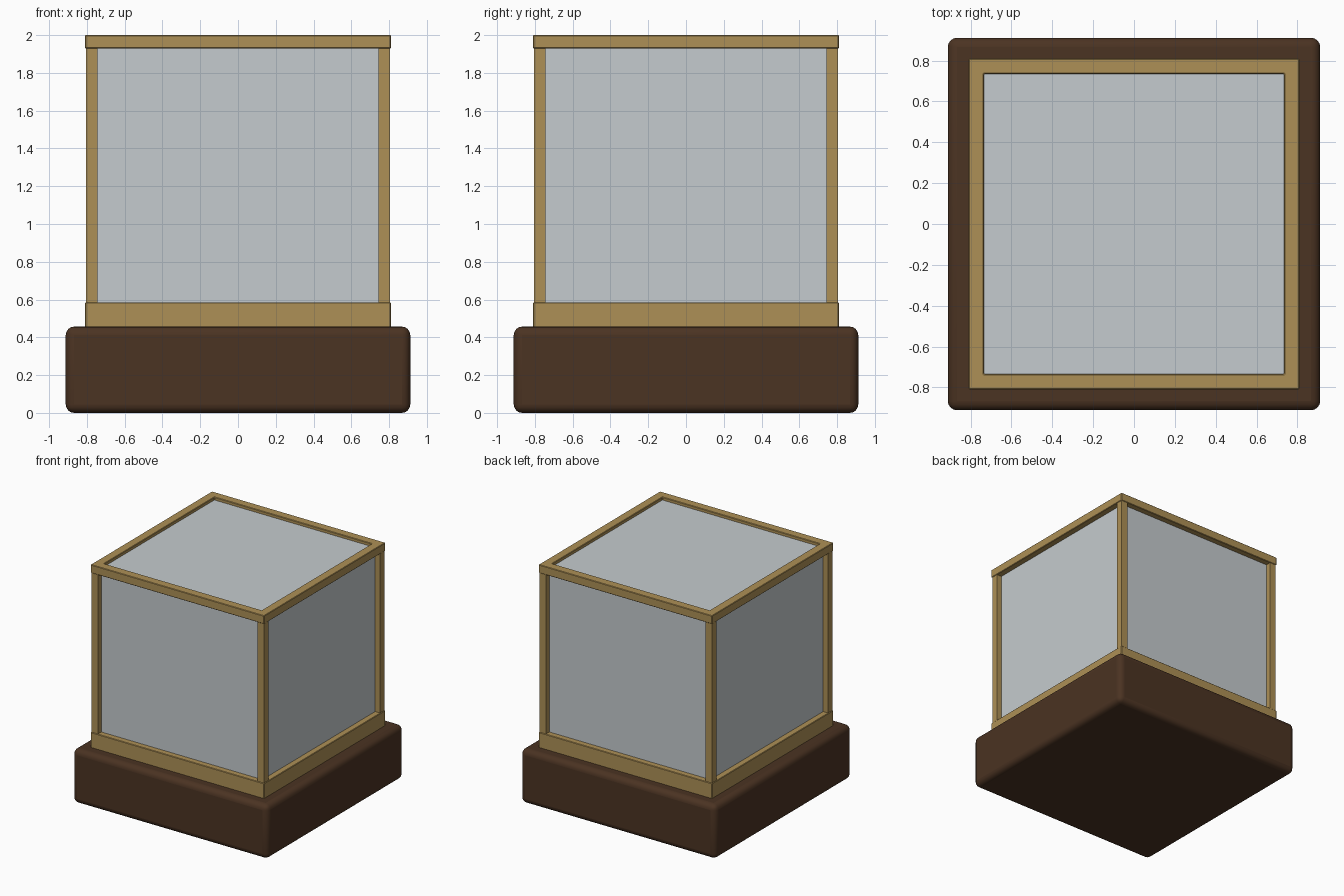
import bpy, bmesh
from math import radians
from mathutils import Matrix, Vector

old = bpy.data.objects.get("Cube")
if old:
    bpy.data.objects.remove(old, do_unlink=True)


def material(name, rgb, rough):
    m = bpy.data.materials.new(name)
    m.use_nodes = True
    m.diffuse_color = (*rgb, 1)
    bsdf = m.node_tree.nodes["Principled BSDF"]
    bsdf.inputs["Base Color"].default_value = (*rgb, 1)
    bsdf.inputs["Roughness"].default_value = rough
    return m


wood = material("dark_wood", (0.07, 0.033, 0.016), 0.5)
brass = material("aged_brass", (0.42, 0.28, 0.093), 0.4)
glass = material("pale_glass", (0.56, 0.60, 0.62), 0.1)


def finish(name, bm, mat, bevel=0.0, segments=1):
    bmesh.ops.recalc_face_normals(bm, faces=bm.faces[:])
    mesh = bpy.data.meshes.new(name)
    bm.to_mesh(mesh)
    bm.free()
    mesh.materials.append(mat)
    obj = bpy.data.objects.new(name, mesh)
    bpy.context.collection.objects.link(obj)
    if bevel:
        mod = obj.modifiers.new("soft_edges", "BEVEL")
        mod.width = bevel
        mod.segments = segments
        mod.limit_method = "ANGLE"
    return obj


def box(name, lo, hi, mat, **kw):
    lo, hi = Vector(lo), Vector(hi)
    bm = bmesh.new()
    place = Matrix.Translation((lo + hi) / 2) @ Matrix.Diagonal((*(hi - lo), 1))
    bmesh.ops.create_cube(bm, size=1, matrix=place)
    return finish(name, bm, mat, **kw)


def square_ring(name, outer, inner, z0, z1, mat, **kw):
    """Mitred square frame: a rectangular section carried round four corners."""
    bm = bmesh.new()
    section = [(outer, z0), (outer, z1), (inner, z1), (inner, z0)]
    corners = [(-1, -1), (1, -1), (1, 1), (-1, 1)]
    loops = [[bm.verts.new((cx * r, cy * r, z)) for r, z in section] for cx, cy in corners]
    for i in range(4):
        a, b = loops[i], loops[(i + 1) % 4]
        for j in range(4):
            k = (j + 1) % 4
            bm.faces.new((a[j], b[j], b[k], a[k]))
    return finish(name, bm, mat, **kw)


# Rounded wooden plinth
plinth = box("plinth", (-0.912, -0.912, 0), (0.912, 0.912, 0.457), wood, bevel=0.045, segments=4)
bpy.ops.object.select_all(action="DESELECT")
plinth.select_set(True)
bpy.context.view_layer.objects.active = plinth
bpy.ops.object.shade_smooth_by_angle(angle=radians(35))

# Brass frames at the bottom and top of the case
square_ring("lower_frame", 0.81, 0.735, 0.45, 0.585, brass, bevel=0.004)
square_ring("upper_frame", 0.81, 0.735, 1.93, 2.0, brass, bevel=0.004)

# Corner posts
for sx, side in ((-1, "right"), (1, "left")):
    for sy, end in ((-1, "front"), (1, "back")):
        xs = sorted((sx * 0.745, sx * 0.805))
        ys = sorted((sy * 0.745, sy * 0.805))
        box(f"{end}_{side}_post", (xs[0], ys[0], 0.58), (xs[1], ys[1], 1.935), brass)

# Glass panes, set back behind the frame
for i, name in enumerate(("front", "left", "back", "right")):
    pane = box(name + "_pane", (-0.755, -0.76, 0.57), (0.755, -0.74, 1.94), glass)
    pane.data.transform(Matrix.Rotation(i * radians(90), 4, "Z"))
box("top_pane", (-0.745, -0.745, 1.955), (0.745, 0.745, 1.975), glass)
